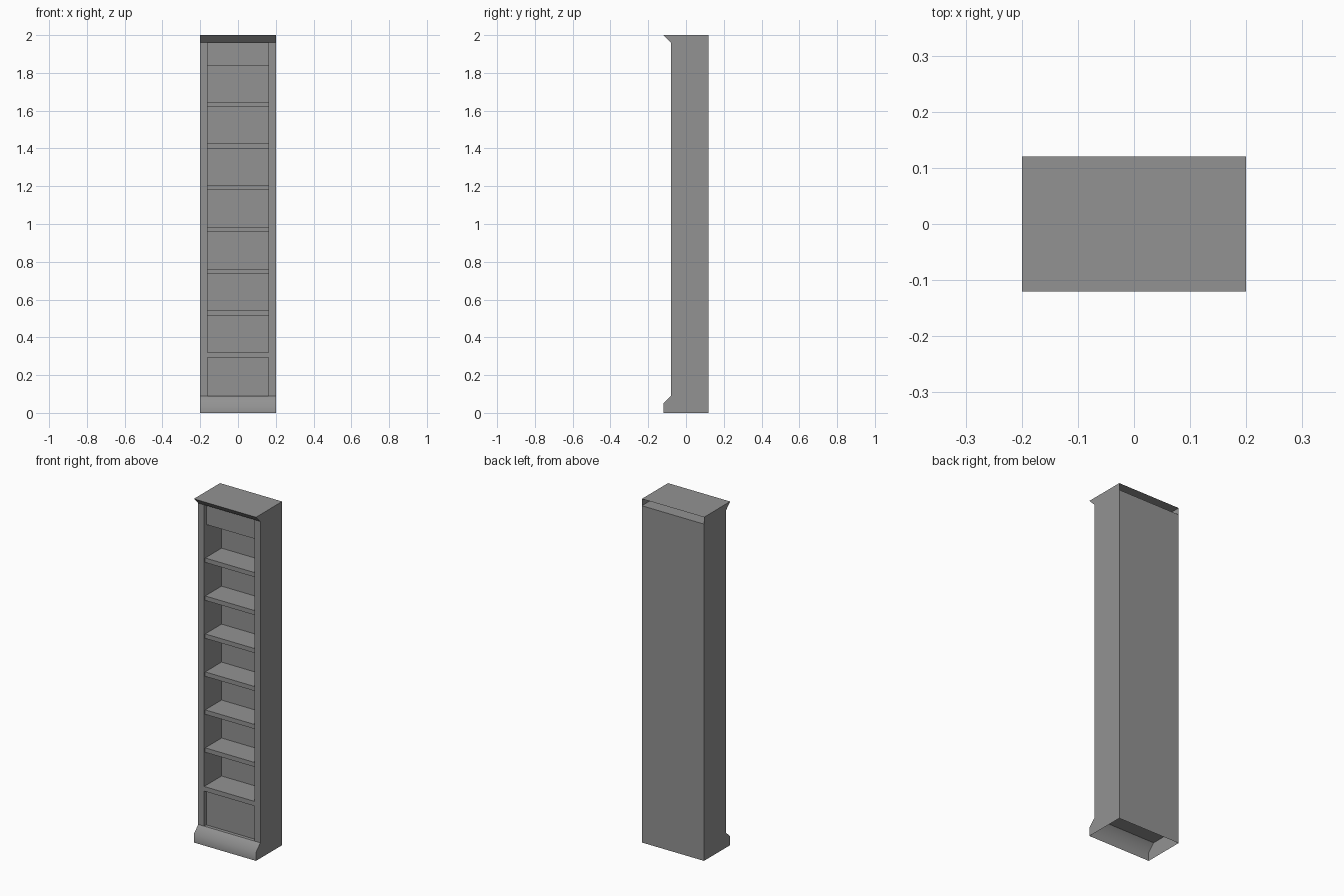
import bpy, bmesh, math

if "Cube" in bpy.data.objects:
    bpy.data.objects.remove(bpy.data.objects["Cube"])

W, IN = 0.2, 0.162            # half width outside / inside the stiles
FRONT, BACK, LIP = -0.08, 0.12, -0.12
BASE, DECK, TOP = 0.09, 1.96, 2.0
RAIL_LO, RAIL_HI, HEAD = 0.294, 0.321, 1.838
INNER_BACK, PANEL = 0.08, -0.06

# Dark grey finish shared by every part
finish = bpy.data.materials.new("dark_grey")
finish.diffuse_color = (0.29, 0.29, 0.29, 1)
finish.use_nodes = True
finish.node_tree.nodes["Principled BSDF"].inputs["Base Color"].default_value = finish.diffuse_color


def make(name, polys, smooth=False):
    """Object from a list of polygons, welded at shared corners."""
    bm = bmesh.new()
    for poly in polys:
        bm.faces.new([bm.verts.new(p) for p in poly])
    bmesh.ops.remove_doubles(bm, verts=bm.verts, dist=1e-5)
    me = bpy.data.meshes.new(name)
    bm.to_mesh(me)
    bm.free()
    me.materials.append(finish)
    ob = bpy.data.objects.new(name, me)
    bpy.context.collection.objects.link(ob)
    if smooth:
        me.polygons.foreach_set("use_smooth", [True] * len(me.polygons))
    return ob


def strip(profile, x0=-W, x1=W):
    """Sweep an open (y, z) profile along x."""
    return [[(x0, *a), (x1, *a), (x1, *b), (x0, *b)]
            for a, b in zip(profile, profile[1:])]


def pocket(z0, z1, depth):
    """Recess behind the front plane: floor, back, ceiling and both cheeks."""
    prof = [(FRONT, z1), (depth, z1), (depth, z0), (FRONT, z0)]
    polys = strip(prof, -IN, IN)
    polys.append([(-IN, y, z) for y, z in prof])
    polys.append([(IN, y, z) for y, z in reversed(prof)])
    return polys


def box(name, x0, x1, y0, y1, z0, z1):
    bpy.ops.mesh.primitive_cube_add(size=1, location=((x0 + x1) / 2, (y0 + y1) / 2, (z0 + z1) / 2))
    ob = bpy.context.object
    ob.name = name
    ob.scale = (x1 - x0, y1 - y0, z1 - z0)
    ob.data.materials.append(finish)
    return ob


# Side walls, including the plinth and cornice ends
side = [(BACK, 0), (BACK, TOP), (LIP, TOP), (FRONT, DECK), (FRONT, BASE), (LIP, 0.05), (LIP, 0)]
make("side_right", [[(W, y, z) for y, z in reversed(side)]])
make("side_left", [[(-W, y, z) for y, z in side]])

# Outer skin: back stops below the cornice, plinth is open underneath
make("back_wall", strip([(BACK, DECK), (BACK, 0)]))
make("plinth", strip([(LIP, 0), (LIP, 0.05), (FRONT, BASE)]), smooth=True)
make("cornice", strip([(FRONT, DECK), (LIP, TOP), (BACK, TOP)]))
make("case_bottom", strip([(BACK, BASE), (FRONT, BASE)]))
make("case_top", strip([(FRONT, DECK), (BACK, DECK)]))

# Front frame: two stiles and the rail, in one plane
zs = [BASE, RAIL_LO, RAIL_HI, DECK]
frame = []
for a, b in zip(zs, zs[1:]):
    for s in (-1, 1):
        xa, xb = sorted((s * W, s * IN))
        frame += strip([(FRONT, a), (FRONT, b)], xa, xb)
frame += strip([(FRONT, RAIL_LO), (FRONT, RAIL_HI)], -IN, IN)
make("front_frame", frame)

# Recessed lower panel and the shelf compartment
make("lower_panel", pocket(BASE, RAIL_LO, PANEL))
make("shelf_compartment", pocket(RAIL_HI, DECK, INNER_BACK))

# Header panel above the shelves
box("header_panel", -IN, IN, PANEL, INNER_BACK, HEAD, DECK)

# Evenly spaced shelves
for i in range(1, 7):
    top = RAIL_HI + i * 0.221
    box(f"shelf_{i}", -IN, IN, -0.07, INNER_BACK, top - 0.026, top)
